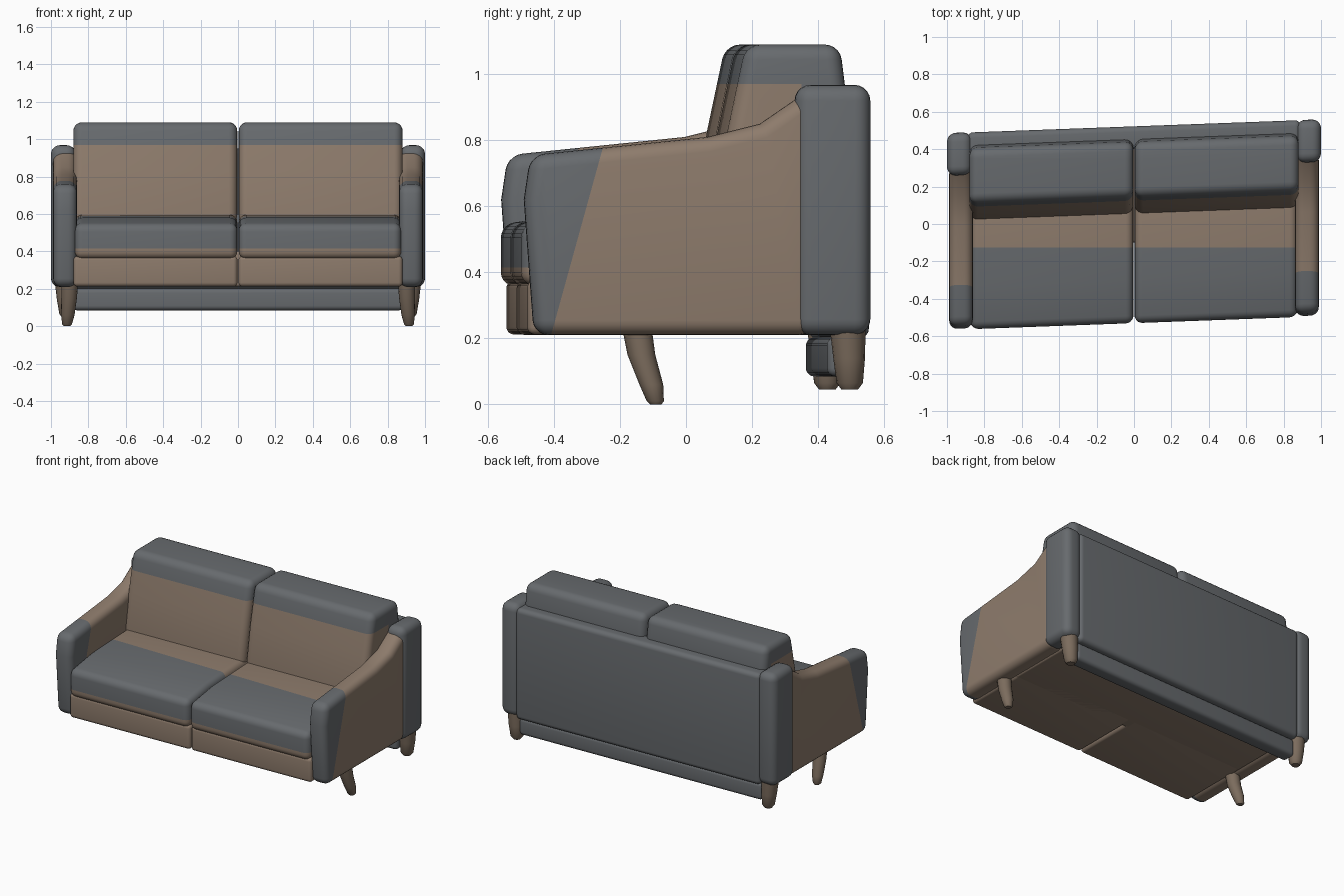
import bpy, bmesh, math
from mathutils import Vector

if "Cube" in bpy.data.objects:
    bpy.data.objects.remove(bpy.data.objects["Cube"])

SKEW = 0.037  # the whole sofa leans back slightly towards +x


def material(name, rgb):
    m = bpy.data.materials.new(name)
    m.diffuse_color = (*rgb, 1)
    m.use_nodes = True
    m.node_tree.nodes["Principled BSDF"].inputs["Base Color"].default_value = m.diffuse_color
    return m


TAN = material("tan_fabric", (0.27, 0.2, 0.15))
GREY = material("grey_fabric", (0.135, 0.145, 0.155))
WOOD = material("leg_wood", (0.2, 0.15, 0.11))


def finish(bm, name, mats, angle=40):
    bmesh.ops.recalc_face_normals(bm, faces=bm.faces)
    me = bpy.data.meshes.new(name)
    bm.to_mesh(me)
    bm.free()
    ob = bpy.data.objects.new(name, me)
    bpy.context.collection.objects.link(ob)
    for m in mats:
        me.materials.append(m)
    bpy.ops.object.select_all(action='DESELECT')
    bpy.context.view_layer.objects.active = ob
    ob.select_set(True)
    bpy.ops.object.shade_smooth_by_angle(angle=math.radians(angle))
    return ob


def slab(name, profile, x0, x1, bevel, main=GREY, other=TAN, cuts=(), is_other=None):
    """Extrude a (y, z) profile along x, round its edges, skew it, colour it along seams."""
    bm = bmesh.new()
    a = [bm.verts.new((x0, y, z)) for y, z in profile]
    b = [bm.verts.new((x1, y, z)) for y, z in profile]
    n = len(profile)
    bm.faces.new(a)
    bm.faces.new(b)
    for i in range(n):
        j = (i + 1) % n
        bm.faces.new((a[i], a[j], b[j], b[i]))
    bmesh.ops.recalc_face_normals(bm, faces=bm.faces)
    sharp = [e for e in bm.edges if e.calc_face_angle() > math.radians(25)]
    bmesh.ops.bevel(bm, geom=sharp, offset=bevel, segments=5, profile=0.5,
                    affect='EDGES', clamp_overlap=True)
    for v in bm.verts:
        v.co.y += SKEW * v.co.x
    for co, no in cuts:
        bmesh.ops.bisect_plane(bm, geom=bm.verts[:] + bm.edges[:] + bm.faces[:],
                               plane_co=co, plane_no=no)
    if is_other:
        for f in bm.faces:
            f.material_index = int(is_other(f.calc_center_median()))
    return finish(bm, name, [main, other])


def leg(name, rings, skew):
    """Tapered leg through (x, y, z, radius) rings."""
    bm = bmesh.new()
    loops = []
    for x, y, z, r in rings:
        loops.append([bm.verts.new((x + r * math.cos(t), y + skew * x + r * math.sin(t), z))
                      for t in (i * math.tau / 16 for i in range(16))])
    for p, q in zip(loops, loops[1:]):
        for i in range(16):
            j = (i + 1) % 16
            bm.faces.new((p[i], p[j], q[j], q[i]))
    bm.faces.new(loops[0])
    bm.faces.new(loops[-1])
    return finish(bm, name, [WOOD])


def box(y0, y1, z0, z1):
    return [(y0, z0), (y0, z1), (y1, z1), (y1, z0)]


arm_profile = [(-0.495, 0.21), (-0.525, 0.62), (-0.505, 0.755), (0.03, 0.81),
               (0.19, 0.85), (0.35, 0.96), (0.35, 0.21)]
seat_profile = [(-0.53, 0.36), (-0.53, 0.545), (-0.3, 0.58), (0.18, 0.6), (0.18, 0.36)]
back_profile = [(0.05, 0.55), (0.095, 0.83), (0.15, 1.09), (0.435, 1.09),
                (0.455, 0.93), (0.44, 0.55)]

for side, s in (("left", -1), ("right", 1)):
    # arm: grey front pad, tan panel, split along a slanted seam
    seam = Vector((0, -0.36 + 0.037 * s, 0.52))
    normal = Vector((0, 0.47, -0.13))
    slab(side + "_arm", arm_profile, s * 0.862, s * 0.988, 0.045, cuts=[(seam, normal)],
         is_other=lambda c: (c - seam).dot(normal) > 0)
    # rounded rear corner post
    slab(side + "_back_post", box(0.295, 0.523, 0.21, 0.968), s * 0.868, s * 1.0, 0.048)
    # seat cushion: tan rear strip and lower front edge
    slab(side + "_seat_cushion", seat_profile, s * 0.004, s * 0.872, 0.04,
         cuts=[((0, -0.125, 0), (0, 1, 0)), ((0, 0, 0.415), (0, 0, 1))],
         is_other=lambda c: c.y > -0.125 or c.z < 0.415)
    # back cushion: tan front face, grey top roll
    slab(side + "_back_cushion", back_profile, s * 0.004, s * 0.88, 0.045,
         cuts=[((0, 0, 0.97), (0, 0, 1)), ((0, 0.35, 0), (0, 1, 0))],
         is_other=lambda c: c.z < 0.97 and c.y < 0.35)
    # front rail below the cushion
    slab(side + "_base_rail", box(-0.512, 0.0, 0.212, 0.375), s * 0.003, s * 0.88, 0.022, main=TAN)
    # legs
    leg(side + "_front_leg", [(s * 0.9, -0.15, 0.24, 0.045), (s * 0.903, -0.135, 0.15, 0.042),
                              (s * 0.91, -0.105, 0.06, 0.036), (s * 0.914, -0.093, 0.01, 0.026),
                              (s * 0.914, -0.091, 0.0, 0.017)], 0)
    leg(side + "_back_leg", [(s * 0.925, 0.455, 0.24, 0.055), (s * 0.92, 0.46, 0.14, 0.048),
                             (s * 0.915, 0.462, 0.065, 0.04), (s * 0.915, 0.462, 0.045, 0.025)],
        SKEW)

# base under the seat, back panel and low rear stretcher
slab("base", box(-0.1, 0.48, 0.212, 0.4), -0.88, 0.88, 0.015, main=TAN)
slab("back_panel", box(0.4, 0.522, 0.2, 0.95), -0.89, 0.89, 0.03)
slab("rear_stretcher", box(0.395, 0.49, 0.085, 0.203), -0.885, 0.885, 0.025)
